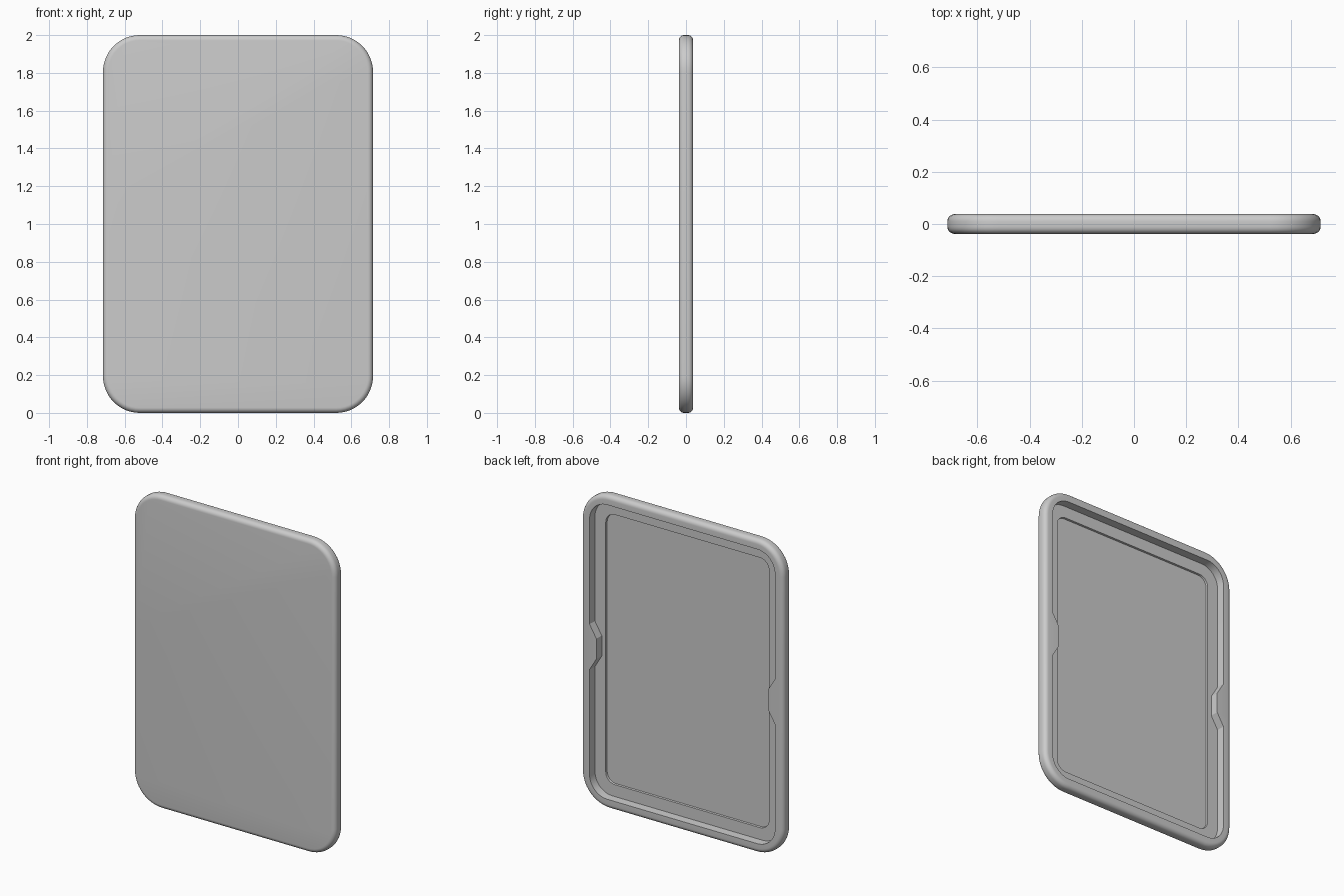
import bpy, bmesh, math

if "Cube" in bpy.data.objects:
    bpy.data.objects.remove(bpy.data.objects["Cube"])

HW, HH, HT, R = 0.715, 1.0, 0.038, 0.195   # half width, half height, half thickness, corner radius
SEG = 12


def outline(inset, radius, tab=0.0):
    """Rounded rectangle in x/z with a trapezoid tab in the middle of each side."""
    w, h = HW - inset, HH - inset
    side = [(w, -0.145), (w - tab, -0.065), (w - tab, 0.065), (w, 0.145)]

    def arc(cx, cz, start):
        return [(cx + radius * math.cos(start + i * math.pi / 2 / SEG),
                 cz + radius * math.sin(start + i * math.pi / 2 / SEG)) for i in range(SEG + 1)]

    half = arc(w - radius, -h + radius, -math.pi / 2) + side + arc(w - radius, h - radius, 0)
    return half + [(-x, -z) for x, z in half]


# Cross-section from front face, around the soft rim, into the stepped back recess
rings = []
B = 0.028
for i in range(7):
    a = i * math.pi / 12
    rings.append((B * (1 - math.sin(a)), -HT + B * (1 - math.cos(a)), None, 0))
for i in range(7):
    a = i * math.pi / 12
    rings.append((B * (1 - math.cos(a)), HT - B * (1 - math.sin(a)), None, 0))
rings += [
    (0.060, HT, 0.125, 0.048),       # rim inner edge with tabs
    (0.062, -0.014, 0.123, 0.048),   # foot of recess wall
    (0.138, -0.014, 0.065, 0),       # ledge
    (0.140, -0.026, 0.063, 0),       # sunken panel
]

bm = bmesh.new()
loops = []
for inset, y, radius, tab in rings:
    pts = outline(inset, R - inset if radius is None else radius, tab)
    loops.append([bm.verts.new((x, y, z + HH)) for x, z in pts])
n = len(loops[0])
for a, b in zip(loops, loops[1:]):
    for i in range(n):
        j = (i + 1) % n
        bm.faces.new((a[i], a[j], b[j], b[i]))
bm.faces.new(loops[0][::-1])
bm.faces.new(loops[-1])
bmesh.ops.recalc_face_normals(bm, faces=bm.faces)

mesh = bpy.data.meshes.new("back_cover")
bm.to_mesh(mesh)
bm.free()
cover = bpy.data.objects.new("back_cover", mesh)
bpy.context.collection.objects.link(cover)
bpy.context.view_layer.objects.active = cover
cover.select_set(True)
bpy.ops.object.shade_smooth_by_angle(angle=math.radians(30))
